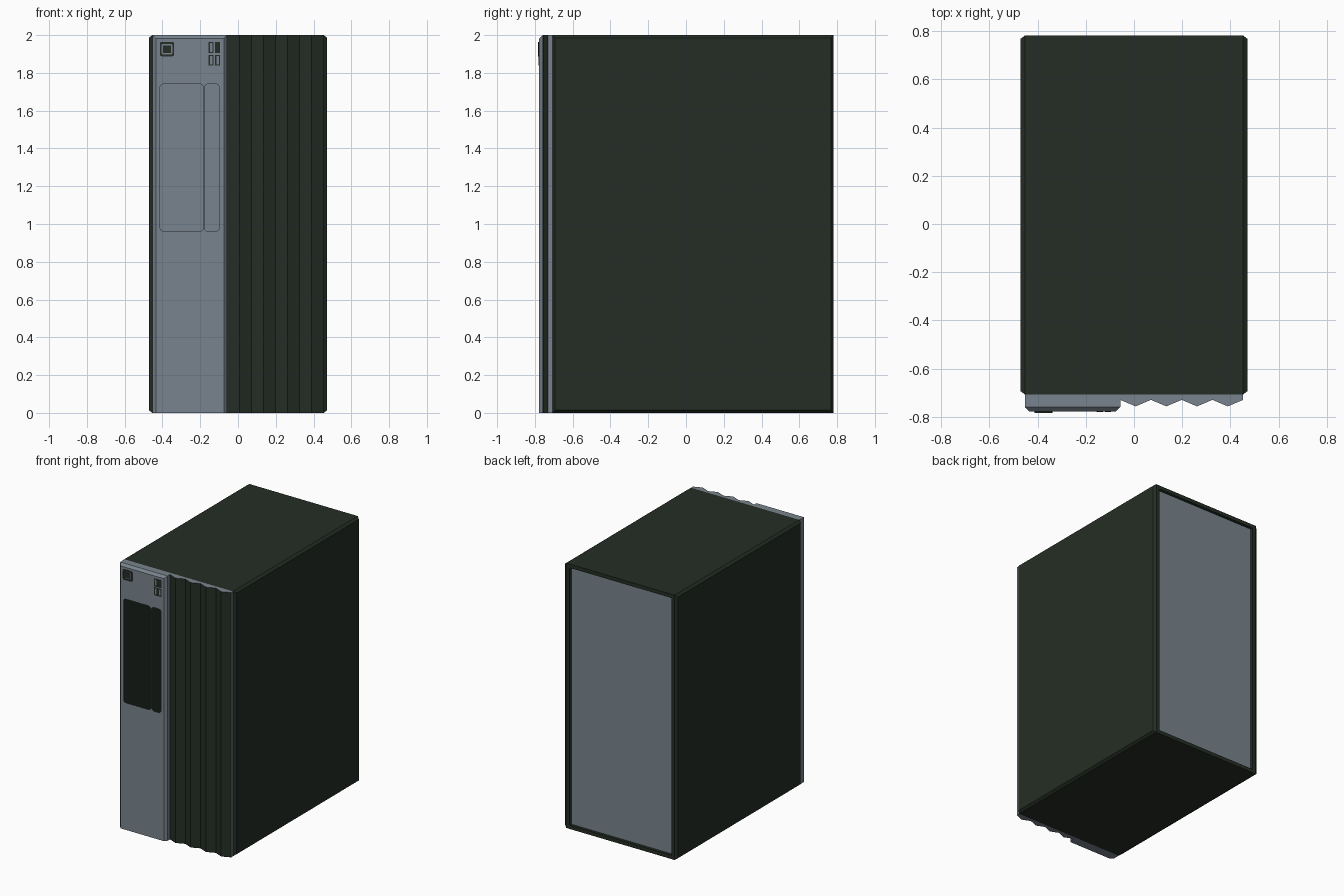
import bpy, bmesh, math
from mathutils import Vector

if "Cube" in bpy.data.objects:
    bpy.data.objects.remove(bpy.data.objects["Cube"])


def material(name, rgb):
    m = bpy.data.materials.new(name)
    m.diffuse_color = (*rgb, 1)
    m.use_nodes = True
    m.node_tree.nodes["Principled BSDF"].inputs["Base Color"].default_value = m.diffuse_color
    return m


DARK = material("dark green black", (0.018, 0.027, 0.018))
GREY = material("slate grey", (0.19, 0.23, 0.27))

W, YF, YB, H = 0.453, -0.707, 0.782, 2.0      # core half width, front, back, height
PEAK, VALLEY, PLATE = -0.757, -0.73, -0.778   # depths on the front
XS = -0.057                                   # split between plate and ridges


def finish(name, bm, mats):
    me = bpy.data.meshes.new(name)
    bm.to_mesh(me)
    bm.free()
    for m in mats:
        me.materials.append(m)
    ob = bpy.data.objects.new(name, me)
    bpy.context.collection.objects.link(ob)
    return ob


def rounded(x0, x1, z0, z1, r=0.0, n=4):
    """Loop of (x, z) points for a rectangle with round corners."""
    if r == 0:
        return [(x0, z0), (x1, z0), (x1, z1), (x0, z1)]
    pts = []
    corners = [(x1 - r, z1 - r), (x0 + r, z1 - r), (x0 + r, z0 + r), (x1 - r, z0 + r)]
    for i, (cx, cz) in enumerate(corners):
        for k in range(n + 1):
            a = math.pi / 2 * (i + k / n)
            pts.append((cx + r * math.cos(a), cz + r * math.sin(a)))
    return pts


def fill(bm, loops, y):
    """Flat front-facing sheet; loops after the first are holes."""
    edges = []
    for loop in loops:
        vs = [bm.verts.new((x, y, z)) for x, z in loop]
        edges += [bm.edges.new((vs[i - 1], vs[i])) for i in range(len(vs))]
    bmesh.ops.triangle_fill(bm, edges=edges, use_beauty=True, use_dissolve=False,
                            normal=Vector((0, -1, 0)))
    for f in bm.faces:
        f.normal_update()
        if f.normal.y > 0.99:
            f.normal_flip()


def trim(name, loops, mat, height=0.004):
    """Thin raised plate on the front."""
    bm = bmesh.new()
    fill(bm, loops, PLATE - height)
    ob = finish(name, bm, [mat])
    mod = ob.modifiers.new("thickness", "SOLIDIFY")
    mod.thickness = height
    mod.offset = -1


# Case shell: raised bevelled sides, recessed grey back, open front
bm = bmesh.new()
bmesh.ops.create_cube(bm, size=1)
for v in bm.verts:
    v.co = (W * 2 * v.co.x, YB if v.co.y > 0 else YF, H * (v.co.z + 0.5))
bm.normal_update()
sides = [f for f in bm.faces if abs(f.normal.x) > 0.9]
back = next(f for f in bm.faces if f.normal.y > 0.9)
front = next(f for f in bm.faces if f.normal.y < -0.9)
bmesh.ops.inset_individual(bm, faces=sides, thickness=0.02)
for f in sides:
    bmesh.ops.translate(bm, verts=f.verts[:], vec=f.normal * 0.019)
bmesh.ops.inset_individual(bm, faces=[back], thickness=0.04)
bmesh.ops.inset_individual(bm, faces=[back], thickness=0.0005)
bmesh.ops.translate(bm, verts=back.verts[:], vec=(0, -0.02, 0))
back.material_index = 1
bmesh.ops.delete(bm, geom=[front], context="FACES_ONLY")
finish("case_shell", bm, [DARK, GREY])

# Front fascia: grey edges with dark vertical ridges on the right
N = 4
step = (W - XS) / (2 * N)
profile = [(-W, YF), (-W, PEAK), (XS, PEAK)]
profile += [(XS + i * step, PEAK if i % 2 else VALLEY) for i in range(2 * N + 1)]
profile.append((W, YF))
bm = bmesh.new()
low = [bm.verts.new((x, y, 0)) for x, y in profile]
top = [bm.verts.new((x, y, H)) for x, y in profile]
bm.faces.new(top)
bm.faces.new(low[::-1])
for i in range(len(profile) - 1):
    if i == 1:
        continue                              # open behind the plate
    f = bm.faces.new((low[i], low[i + 1], top[i + 1], top[i]))
    if 3 <= i < 3 + 2 * N:
        f.material_index = 1
finish("ridged_fascia", bm, [GREY, DARK])

# Left plate: bevelled sides and top, two open drive bays
c = 0.018
x0, x1, ym = -W, XS, PEAK - 0.003
bays = [rounded(-0.413, -0.183, 0.96, 1.742, 0.022),
        rounded(-0.178, -0.098, 0.96, 1.742, 0.022)]
bm = bmesh.new()
fill(bm, [rounded(x0 + c, x1 - c, 0, H - c)] + bays, PLATE)
for quad in (
    [(x0, ym, 0), (x0 + c, PLATE, 0), (x0 + c, PLATE, H - c), (x0, ym, H)],
    [(x1 - c, PLATE, 0), (x1, ym, 0), (x1, ym, H), (x1 - c, PLATE, H - c)],
    [(x0 + c, PLATE, H - c), (x1 - c, PLATE, H - c), (x1, ym, H), (x0, ym, H)],
    [(x0, PEAK, 0), (x0, ym, 0), (x0, ym, H), (x0, PEAK, H)],
    [(x1, ym, 0), (x1, PEAK, 0), (x1, PEAK, H), (x1, ym, H)],
    [(x0, ym, H), (x1, ym, H), (x1, PEAK, H), (x0, PEAK, H)],
    [(x0, PEAK, 0), (x1, PEAK, 0), (x1, ym, 0), (x1 - c, PLATE, 0),
     (x0 + c, PLATE, 0), (x0, ym, 0)],
):
    bm.faces.new([bm.verts.new(p) for p in quad])
bmesh.ops.remove_doubles(bm, verts=bm.verts[:], dist=1e-5)
finish("drive_plate", bm, [GREY])

# Power button: round-cornered ring and square centre
bx, bz = -0.376, 1.926
trim("power_button_ring", [rounded(bx - 0.038, bx + 0.038, bz - 0.038, bz + 0.038, 0.01),
                           rounded(bx - 0.028, bx + 0.028, bz - 0.028, bz + 0.028, 0.006)], DARK, 0.006)
trim("power_button_centre", [rounded(bx - 0.02, bx + 0.02, bz - 0.02, bz + 0.02)], DARK)

# Ports: two by two upright slots with dark rims, one filled
for i, px in enumerate((-0.142, -0.108)):
    for j, pz in enumerate((1.867, 1.934)):
        loops = [rounded(px - 0.013, px + 0.013, pz - 0.029, pz + 0.029)]
        if not (i and j):
            loops.append(rounded(px - 0.007, px + 0.007, pz - 0.023, pz + 0.023))
        trim(f"port_{i}_{j}", loops, DARK, 0.002)
